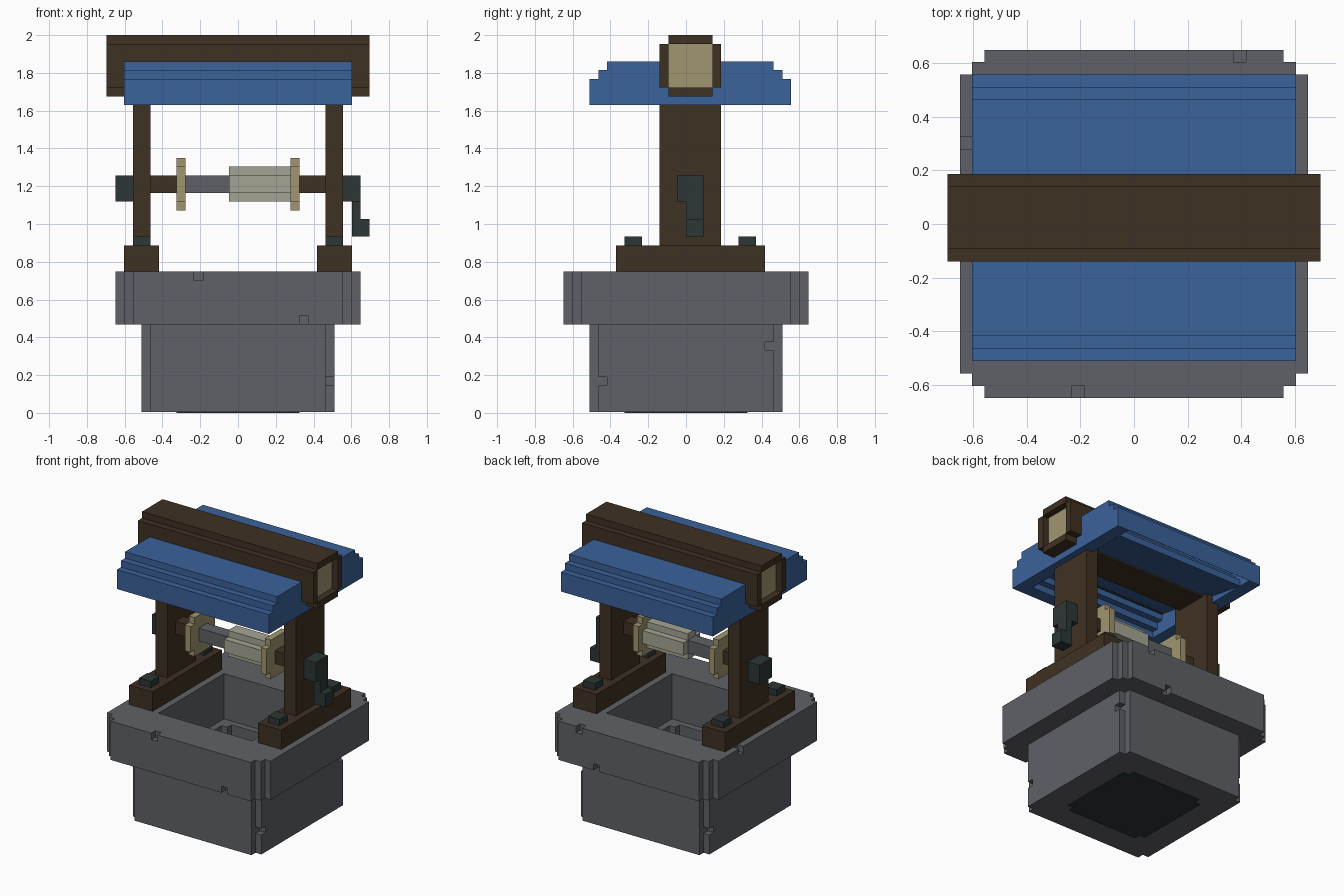
import bpy
import bmesh

if "Cube" in bpy.data.objects:
    bpy.data.objects.remove(bpy.data.objects["Cube"], do_unlink=True)

U = 0.0464       # size of one grid block
LIFT = 0.005     # the floor plate stands this far below the masonry


def material(name, hex_colour):
    rgb = [int(hex_colour[i:i + 2], 16) / 255 for i in (0, 2, 4)]
    lin = [c / 12.92 if c <= 0.04045 else ((c + 0.055) / 1.055) ** 2.4 for c in rgb]
    m = bpy.data.materials.new(name)
    m.use_nodes = True
    m.diffuse_color = (*lin, 1)
    bsdf = m.node_tree.nodes["Principled BSDF"]
    bsdf.inputs["Base Color"].default_value = (*lin, 1)
    bsdf.inputs["Roughness"].default_value = 0.9
    return m


STONE = material("grey stone", "5f6167")
WOOD = material("dark brown wood", "3f3122")
ROOF = material("blue roof", "3b629b")
TAN = material("pale cut wood", "a0966e")
ROPE = material("cream rope", "a5a594")
IRON = material("dark iron", "2c3636")


def prism(bm, outline, axis, lo, hi):
    """Extrude an outline along x (outline is y,z) or z (outline is x,y)."""
    def place(p, t):
        x, y, z = (t, *p) if axis == "x" else (*p, t)
        return (x * U, y * U, z * U + LIFT)
    face = bm.faces.new([bm.verts.new(place(p, lo)) for p in outline])
    ext = bmesh.ops.extrude_face_region(bm, geom=[face])
    top = [v for v in ext["geom"] if isinstance(v, bmesh.types.BMVert)]
    shift = (hi - lo) * U
    vec = (shift, 0, 0) if axis == "x" else (0, 0, shift)
    bmesh.ops.translate(bm, verts=top, vec=vec)


def rect(a0, a1, b0, b1):
    return [(a0, b0), (a1, b0), (a1, b1), (a0, b1)]


def notched(half, steps, ca=0, cb=0):
    """Square outline whose corners are cut in unit steps."""
    corner = []
    for i in range(steps):
        corner += [(half - i, half - steps + i), (half - i - 1, half - steps + i)]
    corner.append((half - steps, half))
    pts = []
    for _ in range(4):
        pts += corner
        corner = [(-b, a) for a, b in corner]
    return [(a + ca, b + cb) for a, b in pts]


def make(name, mat, prisms):
    """One object from a list of (outline, axis, lo, hi)."""
    bm = bmesh.new()
    for p in prisms:
        prism(bm, *p)
    bmesh.ops.recalc_face_normals(bm, faces=bm.faces)
    me = bpy.data.meshes.new(name)
    bm.to_mesh(me)
    bm.free()
    me.materials.append(mat)
    ob = bpy.data.objects.new(name, me)
    bpy.context.collection.objects.link(ob)
    return ob


def box(x0, x1, y0, y1, z0, z1):
    return (rect(x0, x1, y0, y1), "z", z0, z1)


def cut(ob, prisms):
    cutter = make("cutter", STONE, prisms)
    cutter.hide_render = True
    mod = ob.modifiers.new("cut", "BOOLEAN")
    mod.operation, mod.solver, mod.object = "DIFFERENCE", "EXACT", cutter
    deps = bpy.context.evaluated_depsgraph_get()
    me = bpy.data.meshes.new_from_object(ob.evaluated_get(deps))
    ob.modifiers.clear()
    ob.data = me
    bpy.data.objects.remove(cutter, do_unlink=True)


# Masonry: lower shaft and wider rim, hollowed, with chipped blocks
lower = make("well_shaft", STONE, [(notched(11, 1), "z", 0, 10)])
cut(lower, [(notched(7, 1), "z", -1, 12)])
cut(lower, [box(-8, 8, -8, 8, 9, 12)])
cut(lower, [box(10, 11.5, -10.5, -9, 3, 4),
            box(10, 11.5, 9, 10.5, 7, 8),
            box(-11.5, -10, 9, 10.5, 3, 4)])

rim = make("well_rim", STONE, [(notched(14, 2), "z", 10, 16)])
cut(rim, [box(-8, 8, -8, 8, 9, 17)])
cut(rim, [box(-5, -4, -14.5, -13, 15, 16.5),
          box(7, 8, -14.5, -13, 9.5, 11),
          box(8, 9, 13, 14.5, 15, 16.5),
          box(5, 6, 13, 14.5, 9.5, 11),
          box(-14.5, -13, 6, 7, 15, 16.5)])

make("well_floor", IRON, [(notched(7, 1), "z", -LIFT / U, 1)])

# Feet, posts and bolts on both sides
for side, s in (("left", 1), ("right", -1)):
    def span(a, b):
        return (a, b) if s > 0 else (-b, -a)
    make(side + "_foot", WOOD, [box(*span(9, 13), -8, 9, 16, 19)])
    make(side + "_post", WOOD, [box(*span(10, 12), -3, 4, 19, 37)])
    make(side + "_bolts", IRON, [box(*span(10, 12), -7, -5, 19, 20),
                                 box(*span(10, 12), 6, 8, 19, 20)])
    # Windlass ends
    make(side + "_axle_end", WOOD, [box(*span(7, 10), -1, 1, 25, 27)])
    make(side + "_flange", TAN, [(notched(3, 1, 0, 26), "x", *span(6, 7))])
    make(side + "_axle_cap", IRON, [box(*span(12, 14), -1, 2, 24, 27)])

# Windlass barrel, rope and crank
make("axle", STONE, [box(-6, -1, -1, 1, 25, 27)])
make("rope_coil", ROPE, [(notched(2, 1, 0, 26), "x", -1, 6)])
make("crank_arm", IRON, [box(13, 14, 0, 2, 20, 24)])
make("crank_handle", IRON, [box(14, 15, 0, 2, 20, 22)])

# Roof: stepped shell with closed gable ends, centred on y = 0.5
outer = [(-11, 35), (-11, 38), (-10, 38), (-10, 39), (-9, 39), (-9, 40)]
inner = [(-9, 35), (-9, 36), (-8, 36), (-8, 37), (-7, 37), (-7, 38)]


def mirrored(pts):
    return [(1 - y, z) for y, z in reversed(pts)]


make("roof_shell", ROOF, [(outer + mirrored(outer) + mirrored(mirrored(mirrored(inner)))
                           + mirrored(mirrored(inner))[::-1], "x", -11, 11)])
gable = outer + mirrored(outer)
make("roof_gables", ROOF, [(gable, "x", 11, 13), (gable, "x", -13, -11)])
make("roof_ceiling", IRON, [box(-11, 11, -7, 8, 37.9, 38)])

# Ridge beam: bark boards around a recessed pale core
make("ridge_beam", WOOD, [box(-15, 15, -2, 3, 42, 43),
                          box(-15, 15, -2, 3, 36, 37),
                          box(-15, 15, -3, -2, 37, 42),
                          box(-15, 15, 3, 4, 37, 42)])
make("beam_core", TAN, [box(-14, 14, -2, 3, 37, 42)])
